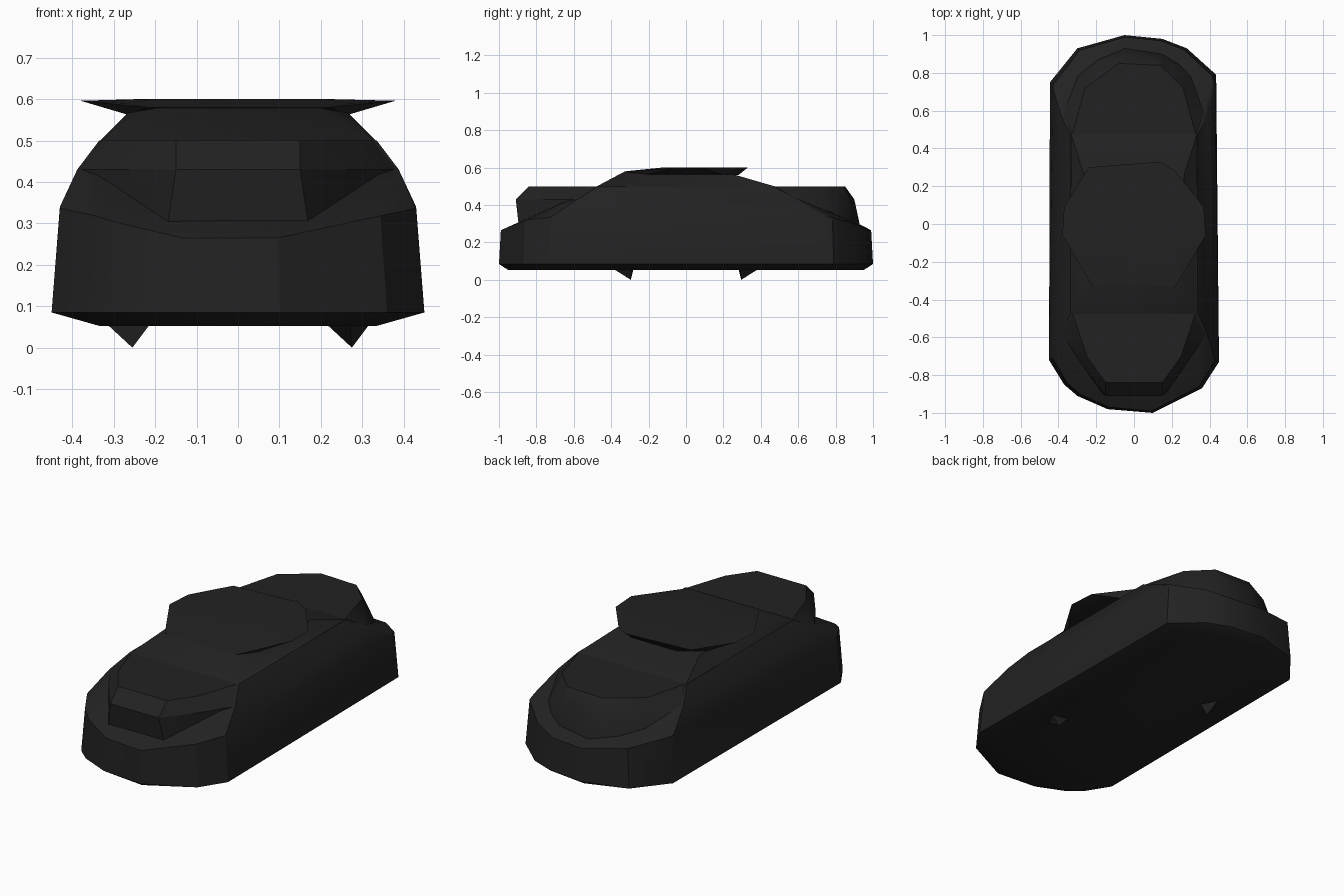
import bpy, bmesh, math

paint = bpy.data.materials.new("dark_paint")
paint.diffuse_color = (0.016, 0.016, 0.016, 1)


def hull(name, points):
    """Faceted part wrapped around a few key points."""
    bm = bmesh.new()
    for p in points:
        bm.verts.new(p)
    res = bmesh.ops.convex_hull(bm, input=bm.verts[:])
    loose = [v for v in bm.verts if not v.link_faces]
    bmesh.ops.delete(bm, geom=loose, context='VERTS')
    bmesh.ops.dissolve_limit(bm, angle_limit=math.radians(1),
                             verts=bm.verts[:], edges=bm.edges[:])
    bmesh.ops.recalc_face_normals(bm, faces=bm.faces[:])
    me = bpy.data.meshes.new(name)
    bm.to_mesh(me)
    bm.free()
    me.materials.append(paint)
    ob = bpy.data.objects.new(name, me)
    bpy.context.collection.objects.link(ob)
    bpy.ops.object.select_all(action='DESELECT')
    ob.select_set(True)
    bpy.context.view_layer.objects.active = ob
    bpy.ops.object.shade_smooth_by_angle(angle=math.radians(28))
    return ob


def both(points):
    return [(s * x, y, z) for x, y, z in points for s in (-1, 1)]


# main body: bumper outline, underside, rising ledge and shoulders
outline = [(0.1, -1), (0.36, -0.87), (0.45, -0.73), (0.435, 0.79), (0.28, 0.93),
           (0.15, 0.98), (-0.05, 1), (-0.3, 0.93), (-0.445, 0.75),
           (-0.45, -0.72), (-0.37, -0.85), (-0.3, -0.91), (-0.14, -0.98)]
body = [(x, y, 0.085) for x, y in outline]
body += [(x * 0.74, y * 0.95, 0.052) for x, y in outline]
body += [(x * 0.955, y * 0.99, 0.265 + 0.16 * max(0, abs(x) - 0.25) ** 0.5) for x, y in outline]
body += both([(0.43, -0.7, 0.34), (0.43, 0.72, 0.34),
              (0.388, -0.58, 0.43), (0.388, 0.58, 0.43),
              (0.335, -0.47, 0.5), (0.335, 0.47, 0.5)])
hull("body", body)

# front hood
hull("front_hood", both([
    (0.17, -0.895, 0.295), (0.383, -0.58, 0.43), (0.15, -0.91, 0.43),
    (0.28, -0.74, 0.43), (0.15, -0.84, 0.5), (0.25, -0.7, 0.5),
    (0.33, -0.46, 0.5), (0.3, -0.44, 0.4)]))

# rear deck
hull("rear_deck", both([(0.383, 0.57, 0.43), (0.3, 0.78, 0.36), (0.33, 0.46, 0.5),
                        (0.26, 0.72, 0.5), (0.3, 0.44, 0.4)]) + [
    (-0.05, 0.93, 0.29), (-0.2, 0.87, 0.3), (0.15, 0.9, 0.3), (0.25, 0.84, 0.32),
    (-0.05, 0.9, 0.43), (-0.18, 0.85, 0.43), (0.15, 0.88, 0.43),
    (-0.08, 0.85, 0.5), (0.14, 0.84, 0.5)])

# cabin with sloped windscreens
hull("cabin", both([(0.33, -0.48, 0.498), (0.335, 0.48, 0.498),
                    (0.265, -0.26, 0.567), (0.265, 0.26, 0.562),
                    (0.2, -0.33, 0.578)]))

# roof panel overhanging the cabin
hull("roof", both([(0.38, -0.06, 0.596), (0.37, 0.09, 0.596), (0.27, -0.22, 0.59),
                   (0.22, -0.33, 0.58), (0.2, -0.13, 0.6),
                   (0.265, -0.22, 0.562), (0.265, 0.2, 0.562), (0.14, 0.28, 0.56)]) + [
    (0.22, 0.28, 0.6), (0.14, 0.33, 0.6), (-0.24, 0.3, 0.6)])

# two small pointed feet under the floor, on opposite corners
for name, cx, s in (("front_foot", 0.27, -1), ("rear_foot", -0.26, 1)):
    hull(name, [(cx + 0.005, s * 0.295, 0.0), (cx - 0.06, s * 0.28, 0.06),
                (cx + 0.05, s * 0.29, 0.06), (cx, s * 0.39, 0.06)])
